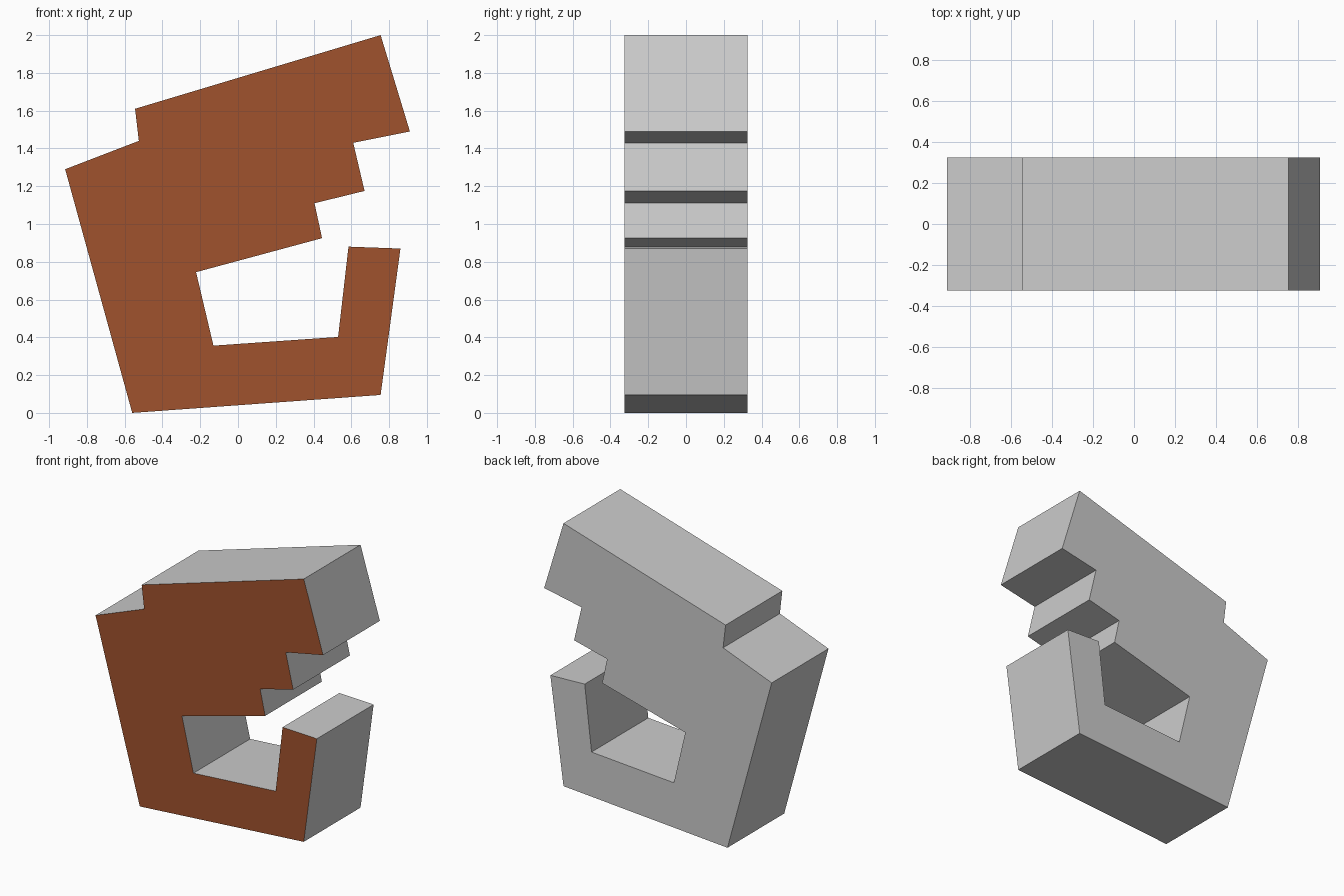
import bpy
import bmesh

if "Cube" in bpy.data.objects:
    bpy.data.objects.remove(bpy.data.objects["Cube"])

HALF_DEPTH = 0.325

# Front outline (x, z), counter-clockwise seen from the front
outline = [
    (-0.56, 0.0), (0.755, 0.095), (0.86, 0.87), (0.585, 0.88),         # base and upright arm
    (0.53, 0.402), (-0.13, 0.356), (-0.222, 0.745),                    # inner opening
    (0.445, 0.925), (0.405, 1.11), (0.67, 1.175), (0.61, 1.43),        # stepped underside
    (0.91, 1.49), (0.755, 2.0), (-0.545, 1.61), (-0.525, 1.44), (-0.915, 1.29),  # top and shoulder
]

# Grey body with a coloured front face
body_mat = bpy.data.materials.new("body_grey")
front_mat = bpy.data.materials.new("front_brown")
front_mat.diffuse_color = (0.352, 0.084, 0.026, 1.0)
front_mat.use_nodes = True
front_mat.node_tree.nodes["Principled BSDF"].inputs["Base Color"].default_value = front_mat.diffuse_color

# Extrude the outline from front to back
bm = bmesh.new()
front = bm.faces.new([bm.verts.new((x, -HALF_DEPTH, z)) for x, z in outline])
back = bmesh.ops.extrude_face_region(bm, geom=[front], use_keep_orig=True)["geom"]
bmesh.ops.translate(bm, vec=(0, 2 * HALF_DEPTH, 0),
                    verts=[g for g in back if isinstance(g, bmesh.types.BMVert)])
bmesh.ops.recalc_face_normals(bm, faces=bm.faces[:])

# Colour only the front face
for face in bm.faces:
    is_front = all(v.co.y < 0 for v in face.verts)
    face.material_index = 1 if is_front else 0

mesh = bpy.data.meshes.new("stepped_hook_block")
bm.to_mesh(mesh)
bm.free()
mesh.materials.append(body_mat)
mesh.materials.append(front_mat)
block = bpy.data.objects.new("stepped_hook_block", mesh)
bpy.context.collection.objects.link(block)
